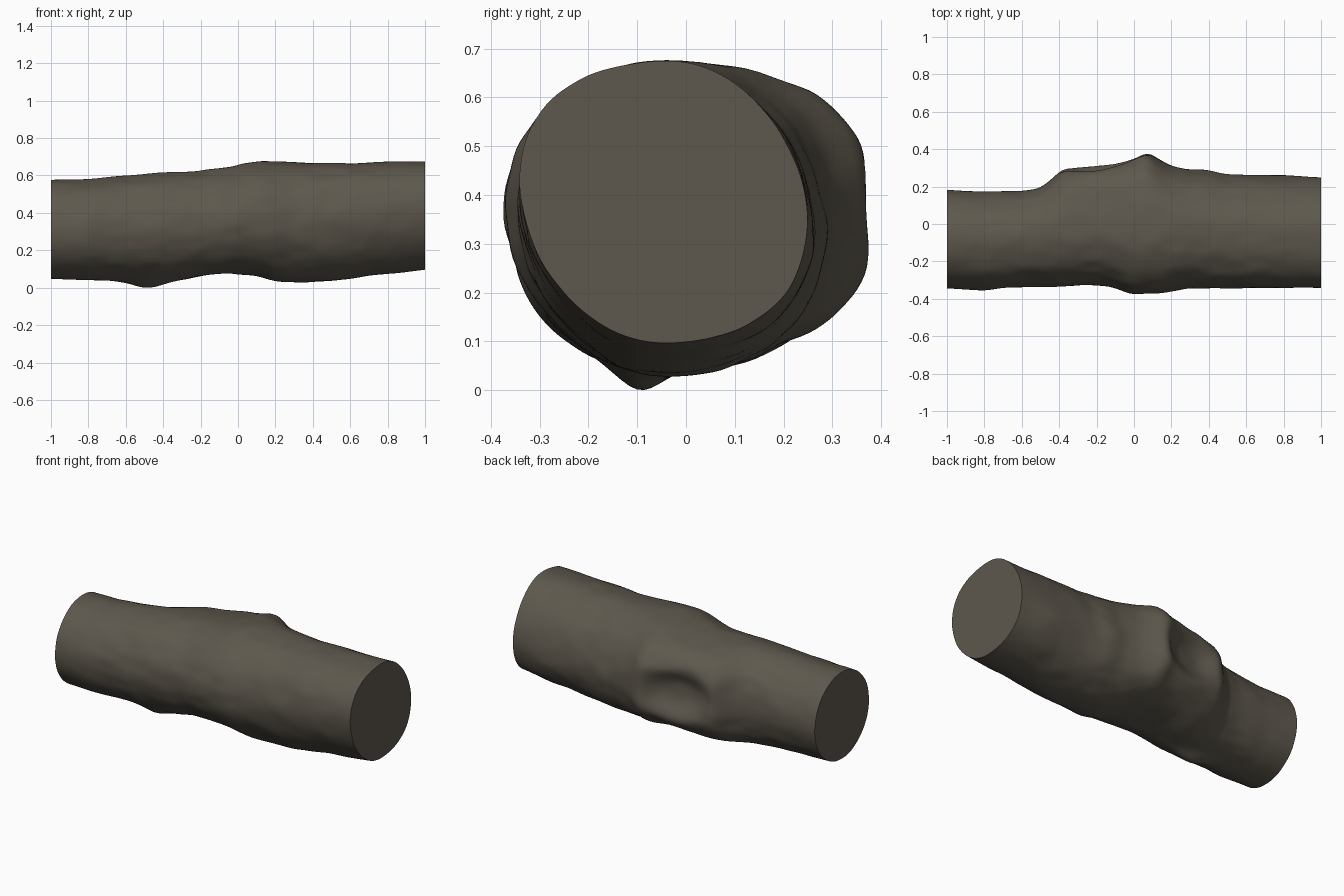
import bpy, bmesh, math
from mathutils import Vector, noise

if "Cube" in bpy.data.objects:
    bpy.data.objects.remove(bpy.data.objects["Cube"])

# Outline of the log along x: top, bottom, back (+y) and front (-y)
TOP = [(-1, .58), (-.8, .585), (-.6, .6), (-.4, .62), (-.2, .625), (-.02, .65), (.03, .67),
       (.1, .68), (.2, .68), (.4, .67), (.7, .673), (1, .68)]
BOTTOM = [(-1, .05), (-.75, .046), (-.6, .042), (-.48, .038), (-.3, .045), (-.2, .065), (-.05, .08),
          (.1, .066), (.2, .036), (.35, .03), (.5, .04), (.7, .07), (.85, .08), (1, .1)]
BACK = [(-1, .177), (-.8, .167), (-.6, .173), (-.5, .19), (-.44, .235), (-.38, .3), (-.33, .31),
        (-.2, .335), (0, .367), (.07, .392), (.13, .345), (.2, .305), (.3, .283), (.4, .28),
        (.5, .26), (.8, .257), (1, .245)]
FRONT = [(-1, -.348), (-.8, -.36), (-.7, -.346), (-.4, -.337), (-.15, -.33), (-.08, -.35),
         (-.02, -.378), (.15, -.378), (.22, -.362), (.3, -.346), (1, -.346)]


def linear(pts, x):
    x = max(-1, min(1, x))
    for (a, va), (b, vb) in zip(pts, pts[1:]):
        if x <= b:
            return va + (vb - va) * (x - a) / (b - a)
    return pts[-1][1]


def smooth(pts, x):
    r = min(.03, 1 - abs(x))
    return sum(linear(pts, x + r * k / 3) for k in range(-3, 4)) / 7


def bell(*terms):
    return math.exp(-sum(t * t for t in terms))


def surface(x, t):
    """Point on the bark at position x and angle t."""
    top, bot, back, front = (smooth(p, x) for p in (TOP, BOTTOM, BACK, FRONT))
    yc = -.085 + .04 * min(1, max(0, (x + 1) / .8))
    zc = (top + bot) / 2
    c, s = math.cos(t), math.sin(t)
    knot = bell((x + .13) / .3)
    n = 2 + (.7 * knot if c > 0 else 0)
    cy = math.copysign(abs(c) ** (2 / n), c)
    sz = math.copysign(abs(s) ** (2 / n), s)
    y = yc + cy * ((back - yc) if c > 0 else (yc - front))
    z = zc + sz * (top - bot) / 2
    # widest points sit lower at the back, higher at the front near the right end
    z -= .045 * c * abs(c) * max(0, min(1, (x + .1) / .9))
    # hollow in the face of the knot
    if c > 0:
        d = ((x + .15) / .19) ** 2 + ((z - .365) / .125) ** 2
        y -= .085 * math.exp(-d ** 1.5)
    # pointed bump underneath
    if s < 0:
        z -= .04 * bell((x + .48) / .12, (y + .1) / .055)
    # gentle bark unevenness
    w = .007 * noise.noise(Vector((x * 4, c * 2.2, s * 2.2)))
    w += .004 * noise.noise(Vector((x * 9, c * 4.5 + 7, s * 4.5)))
    w *= .3 + .7 * (1 - abs(x) ** 4)
    return Vector((x, y + w * c, z + w * s))


NX, NA = 140, 112
bm = bmesh.new()
rings = [[bm.verts.new(surface(-1 + 2 * i / NX, 2 * math.pi * j / NA)) for j in range(NA)]
         for i in range(NX + 1)]
for a, b in zip(rings, rings[1:]):
    for j in range(NA):
        k = (j + 1) % NA
        bm.faces.new((a[j], a[k], b[k], b[j]))
# flat sawn ends
bm.faces.new(rings[0])
bm.faces.new(rings[-1])
# stand on the ground, centred
ys = [v.co.y for v in bm.verts]
low = min(v.co.z for v in bm.verts)
bmesh.ops.translate(bm, verts=bm.verts, vec=(0, -(min(ys) + max(ys)) / 2, -low))
bmesh.ops.recalc_face_normals(bm, faces=bm.faces)

mesh = bpy.data.meshes.new("log")
bm.to_mesh(mesh)
bm.free()
mat = bpy.data.materials.new("dark grey brown wood")
mat.diffuse_color = (.112, .098, .075, 1)
mat.use_nodes = True
mat.node_tree.nodes["Principled BSDF"].inputs["Base Color"].default_value = mat.diffuse_color
mesh.materials.append(mat)
log = bpy.data.objects.new("log", mesh)
bpy.context.collection.objects.link(log)
bpy.context.view_layer.objects.active = log
log.select_set(True)
bpy.ops.object.shade_smooth_by_angle(angle=math.radians(40))
